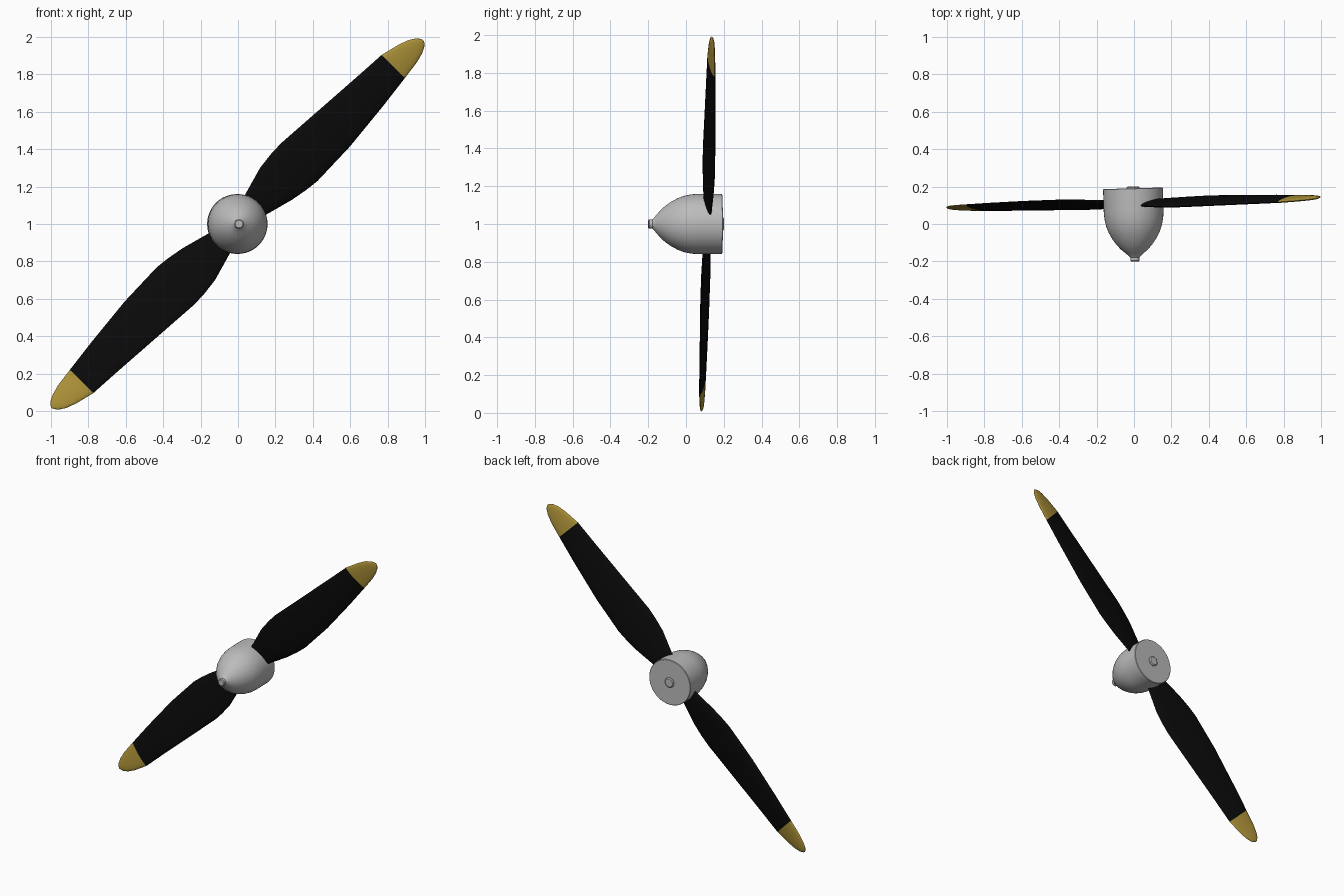
import bpy, bmesh, math
from mathutils import Matrix, Vector

if "Cube" in bpy.data.objects:
    bpy.data.objects.remove(bpy.data.objects["Cube"])

YAW = Matrix.Rotation(0.028, 4, 'Z')      # the whole model is turned slightly
LIFT = Matrix.Translation((0, 0, 1))


def material(name, rgb):
    m = bpy.data.materials.new(name)
    m.diffuse_color = (*rgb, 1)
    m.use_nodes = True
    m.node_tree.nodes["Principled BSDF"].inputs["Base Color"].default_value = m.diffuse_color
    return m


GREY = material("light_grey", (0.50, 0.50, 0.50))
BLACK = material("black", (0.003, 0.003, 0.003))
GOLD = material("gold", (0.42, 0.29, 0.04))


def finish(name, bm, mats, angle=35):
    bmesh.ops.remove_doubles(bm, verts=bm.verts, dist=1e-5)
    bmesh.ops.recalc_face_normals(bm, faces=bm.faces)
    me = bpy.data.meshes.new(name)
    bm.to_mesh(me)
    bm.free()
    for m in mats:
        me.materials.append(m)
    ob = bpy.data.objects.new(name, me)
    bpy.context.collection.objects.link(ob)
    bpy.ops.object.select_all(action='DESELECT')
    ob.select_set(True)
    bpy.context.view_layer.objects.active = ob
    bpy.ops.object.shade_smooth_by_angle(angle=math.radians(angle))
    return ob


def loft(bm, rings):
    """Join rings of points into a closed skin."""
    vs = [[bm.verts.new(p) for p in r] for r in rings]
    n = len(vs[0])
    for a, b in zip(vs, vs[1:]):
        for i in range(n):
            bm.faces.new((a[i], a[(i + 1) % n], b[(i + 1) % n], b[i]))
    bm.faces.new(vs[0])
    bm.faces.new(vs[-1])


def lathe(name, profile, sides=48):
    """Turn (y, radius) points around the y axis."""
    bm = bmesh.new()
    rings = []
    for y, r in profile:
        rings.append([LIFT @ YAW @ Vector((r * math.cos(t), y, r * math.sin(t)))
                      for t in (2 * math.pi * i / sides for i in range(sides))])
    loft(bm, rings)
    return finish(name, bm, [GREY])


# spinner, nose pin and rear bolt
lathe("spinner", [(-0.180, 0.024), (-0.170, 0.032), (-0.155, 0.050), (-0.135, 0.073),
                  (-0.11, 0.096), (-0.08, 0.117), (-0.045, 0.136), (-0.01, 0.149),
                  (0.03, 0.157), (0.07, 0.160), (0.188, 0.160), (0.191, 0.157)])
lathe("nose_pin", [(-0.20, 0.020), (-0.195, 0.025), (-0.155, 0.025)], 24)
lathe("rear_bolt", [(0.18, 0.035), (0.196, 0.035), (0.201, 0.028)], 24)

# blade stations: distance from hub, lower edge, upper edge, thickness
STATIONS = [(0.10, -0.06, 0.07, 0.03), (0.15, -0.075, 0.085, 0.032),
            (0.297, -0.115, 0.127, 0.034), (0.39, -0.132, 0.138, 0.034),
            (0.467, -0.141, 0.141, 0.034), (0.72, -0.133, 0.124, 0.032),
            (1.0, -0.105, 0.105, 0.029), (1.185, -0.082, 0.094, 0.026),
            (1.29, -0.068, 0.068, 0.023), (1.345, -0.053, 0.047, 0.02),
            (1.377, -0.037, 0.026, 0.016), (1.392, -0.022, 0.008, 0.01),
            (1.397, -0.012, -0.004, 0.004)]
PITCH = -0.17
TIP_START = 1.185


def blade(name, turn):
    """Twisted blade along the 45 degree line, spun about the hub axis."""
    bm = bmesh.new()
    s = math.sqrt(0.5)
    rings = []
    for u, lo, hi, th in STATIONS:
        ring = []
        for i in range(20):
            t = 2 * math.pi * i / 20
            v = (lo + hi) / 2 + (hi - lo) / 2 * math.cos(t)
            y = PITCH * v + th / 2 * math.sin(t)
            ring.append(Vector((s * (u - v), 0.112 + y, s * (u + v))))
        rings.append(ring)
    loft(bm, rings)
    # gold paint beyond the tip line
    for f in bm.faces:
        c = f.calc_center_median()
        f.material_index = int(s * (c.x + c.z) > TIP_START)
    bm.transform(LIFT @ YAW @ Matrix.Rotation(turn, 4, 'Y'))
    return finish(name, bm, [BLACK, GOLD], 50)


blade("upper_blade", 0)
blade("lower_blade", math.pi)
